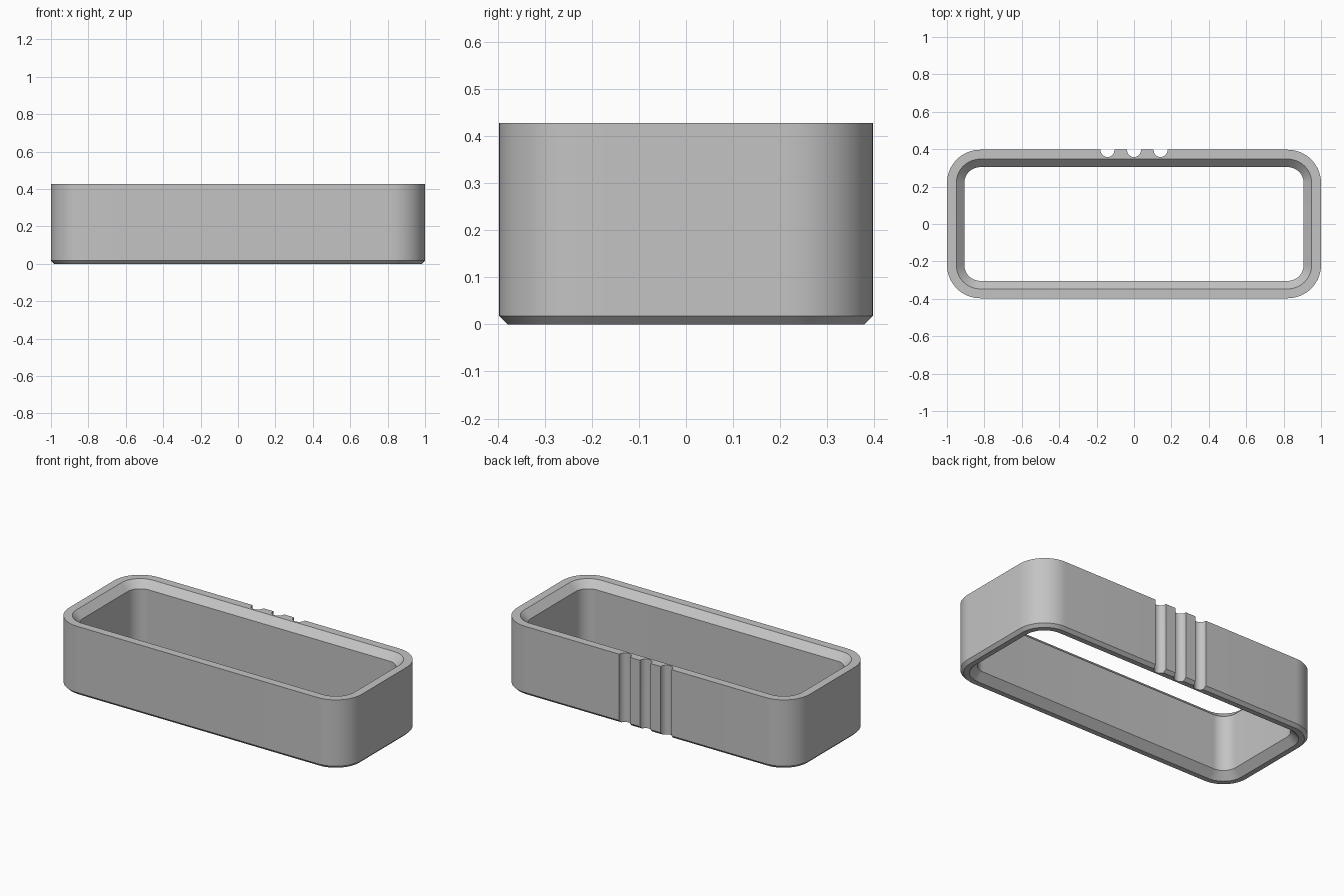
import bpy, bmesh, math
from mathutils import Matrix

default = bpy.data.objects.get("Cube")
if default:
    bpy.data.objects.remove(default, do_unlink=True)

HALF_X, HALF_Y, HEIGHT = 1.0, 0.397, 0.427
CORNER, STEPS = 0.178, 16
WALL, RIM, CHAMFER = 0.093, 0.05, 0.018
BEVEL = WALL - RIM

grey = bpy.data.materials.new("plain grey")
grey.use_nodes = True
colour = (0.55, 0.55, 0.55, 1)
grey.diffuse_color = colour
grey.node_tree.nodes["Principled BSDF"].inputs["Base Color"].default_value = colour


def make_object(name, bm):
    bmesh.ops.recalc_face_normals(bm, faces=bm.faces[:])
    mesh = bpy.data.meshes.new(name)
    bm.to_mesh(mesh)
    bm.free()
    mesh.materials.append(grey)
    obj = bpy.data.objects.new(name, mesh)
    bpy.context.collection.objects.link(obj)
    return obj


def rounded_loop(bm, inset, z):
    """Rounded rectangle of vertices, moved inward from the outer wall."""
    radius = CORNER - inset
    loop = []
    for k, (sx, sy) in enumerate(((1, 1), (-1, 1), (-1, -1), (1, -1))):
        cx, cy = sx * (HALF_X - CORNER), sy * (HALF_Y - CORNER)
        for i in range(STEPS + 1):
            a = (k + i / STEPS) * math.pi / 2
            loop.append(bm.verts.new((cx + radius * math.cos(a),
                                      cy + radius * math.sin(a), z)))
    return loop


# Hollow frame: wall cross-section swept round the rounded rectangle
section = [(CHAMFER, 0), (0, CHAMFER), (0, HEIGHT), (RIM, HEIGHT),
           (WALL, HEIGHT - BEVEL), (WALL, BEVEL), (RIM, 0)]
bm = bmesh.new()
loops = [rounded_loop(bm, inset, z) for inset, z in section]
for lower, upper in zip(loops, loops[1:] + loops[:1]):
    n = len(lower)
    for i in range(n):
        j = (i + 1) % n
        bm.faces.new((lower[i], lower[j], upper[j], upper[i]))
frame = make_object("frame", bm)

# Three round upright grooves in the back
bm = bmesh.new()
for x in (-0.142, 0, 0.142):
    bmesh.ops.create_cone(bm, cap_ends=True, segments=32, radius1=0.037,
                          radius2=0.037, depth=HEIGHT * 2,
                          matrix=Matrix.Translation((x, HALF_Y - 0.002, HEIGHT / 2)))
cutter = make_object("groove_cutter", bm)
cutter.hide_render = True

cut = frame.modifiers.new("grooves", 'BOOLEAN')
cut.operation = 'DIFFERENCE'
cut.solver = 'EXACT'
cut.object = cutter

bpy.ops.object.select_all(action='DESELECT')
frame.select_set(True)
bpy.context.view_layer.objects.active = frame
bpy.ops.object.modifier_apply(modifier=cut.name)
bpy.data.objects.remove(cutter, do_unlink=True)
bpy.ops.object.shade_smooth_by_angle(angle=math.radians(30))
